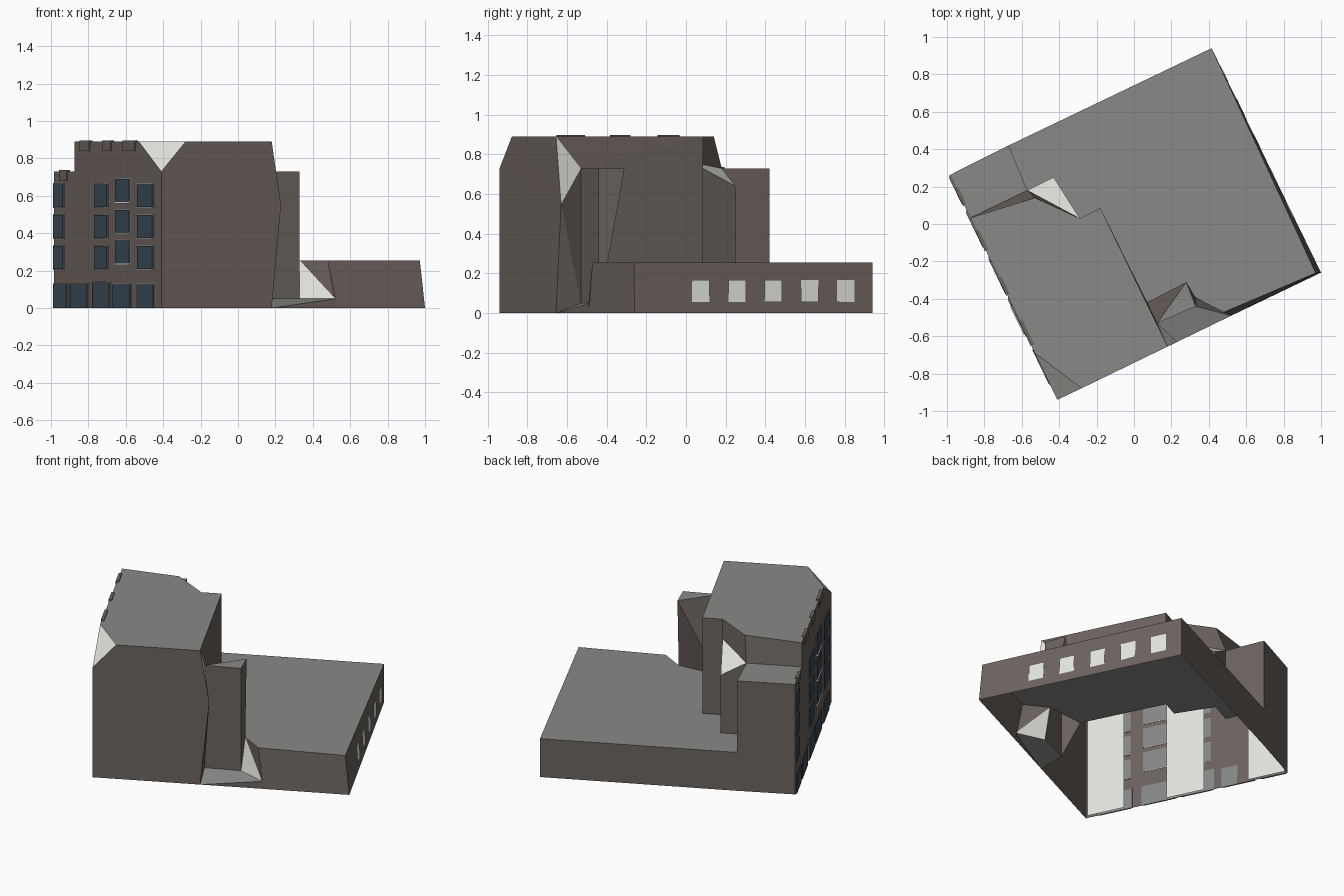
import bpy, bmesh
from mathutils import Vector

if "Cube" in bpy.data.objects:
    bpy.data.objects.remove(bpy.data.objects["Cube"])


def material(name, col):
    m = bpy.data.materials.new(name)
    m.diffuse_color = (*col, 1)
    m.use_nodes = True
    m.node_tree.nodes["Principled BSDF"].inputs["Base Color"].default_value = m.diffuse_color
    return m


WALL = material("brown_wall", (0.15, 0.125, 0.112))
ROOF = material("grey_roof", (0.25, 0.25, 0.245))
LIGHT = material("off_white", (0.78, 0.78, 0.74))
GLASS = material("dark_glass", (0.045, 0.07, 0.098))
FRAME = material("grey_frame", (0.24, 0.25, 0.25))
MATS = [WALL, ROOF, LIGHT, GLASS, FRAME]

# Street grid: s runs along the street facade, t runs back from it
CORNER = Vector((-0.985, 0.262, 0))
S = Vector((0.4352, -0.9003, 0))
T = Vector((0.9007, 0.4344, 0))
UP = Vector((0, 0, 1))


def grid(s, t, z):
    return CORNER + S * s + T * t + UP * z


def shell(name, faces):
    """Flat surface part from (material, points) polygons, open underneath."""
    bm = bmesh.new()
    for mat, pts in faces:
        f = bm.faces.new([bm.verts.new(p) for p in pts])
        f.material_index = MATS.index(mat)
    bmesh.ops.remove_doubles(bm, verts=bm.verts, dist=0.0005)
    bmesh.ops.recalc_face_normals(bm, faces=bm.faces)
    bmesh.ops.triangulate(bm, faces=[f for f in bm.faces if len(f.verts) > 4])
    me = bpy.data.meshes.new(name)
    bm.to_mesh(me)
    bm.free()
    for m in MATS:
        me.materials.append(m)
    ob = bpy.data.objects.new(name, me)
    bpy.context.collection.objects.link(ob)
    return ob


def v(xy, z):
    return Vector((*xy, z))


def wall(a, b, z0, za, zb):
    return (WALL, [v(a, z0), v(b, z0), v(b, zb), v(a, za)])


def box(name, mat, s0, s1, t0, t1, z0, z1):
    c = [[grid(s, t, z) for s, t in ((s0, t0), (s1, t0), (s1, t1), (s0, t1))] for z in (z0, z1)]
    faces = [(mat, c[0][::-1]), (mat, c[1])]
    faces += [(mat, [c[0][i], c[0][(i + 1) % 4], c[1][(i + 1) % 4], c[1][i]]) for i in range(4)]
    return shell(name, faces)


# Plan points
A, B, C, D = (-0.985, 0.262), (0.415, 0.94), (1.0, -0.26), (-0.41, -0.94)
wing_back, wing_front = (-0.67, 0.42), (-0.875, 0.033)
m1, m2, m3 = (-0.57, 0.18), (-0.43, 0.25), (-0.29, 0.03)
t2, t4, t5 = (-0.53, 0.14), (-0.18, 0.085), (0.18, -0.655)
t6, t7 = (-0.28, -0.878), (-0.53, -0.69)
p, q, r = (0.125, -0.53), (0.33, -0.44), (0.28, -0.31)
foot, slit = (0.33, -0.395), (0.07, -0.42)
ctop, notch, notch_low = (0.972, -0.262), (0.48, -0.472), (0.52, -0.49)
LOW, MID, TOP = 0.255, 0.73, 0.89
bulge = v((0.23, -0.63), 0.55)

# Low rear hall with its sloping right side
shell("rear_hall", [
    (ROOF, [v(a, LOW) for a in (wing_back, B, ctop, notch, foot, slit, t4, m3, m2, m1)]),
    wall(wing_back, B, 0, LOW, LOW),
    (WALL, [v(B, 0), v(C, 0), v(ctop, LOW), v(B, LOW)]),
    (WALL, [v(notch_low, 0), v(C, 0), v(ctop, LOW), v(notch, LOW)]),
])

# Main tall block with cut corners
shell("main_block", [
    (ROOF, [v(a, TOP) for a in (wing_front, t2, m3, t4, t5, t6, t7)]),
    (LIGHT, [v(t6, TOP), v(t7, TOP), v(D, MID)]),
    (WALL, [v(wing_front, 0), v(D, 0), v(D, MID), v(t7, TOP), v(wing_front, TOP)]),
    (WALL, [v(D, 0), v(t5, 0), bulge, v(t5, TOP), v(t6, TOP), v(D, MID)]),
    (WALL, [v(wing_front, MID), v(m1, MID), v(t2, TOP), v(wing_front, TOP)]),
    (WALL, [v(t2, TOP), v(m3, TOP), v(m3, 0.76), v(m1, MID)]),
    wall(m3, t4, LOW, TOP, TOP),
    (WALL, [v(t4, LOW), v(slit, LOW), v(p, 0.05), v(p, MID), v(t5, TOP), v(t4, TOP)]),
    (LIGHT, [v(t5, TOP), v(p, MID), bulge]),
    (WALL, [bulge, v(p, MID), v(p, 0.05)]),
    (WALL, [bulge, v(p, 0.05), v(t5, 0)]),
])

# Lower street wing
shell("street_wing", [
    (ROOF, [v(a, MID) for a in (A, wing_back, m1, wing_front)]),
    wall(A, wing_back, 0, MID, MID),
    wall(wing_back, m1, LOW, MID, MID),
    wall(A, wing_front, 0, MID, MID),
])

# Stair block in the inner corner with sloping roof
shell("stair_block", [
    (LIGHT, [v(m1, MID), v(m2, 0.64), v(m3, 0.76)]),
    wall(m1, m2, LOW, MID, 0.64),
    wall(m2, m3, LOW, 0.64, 0.76),
])

# Narrow side tower
shell("side_tower", [
    (ROOF, [v(p, MID), v(q, MID), v(r, MID)]),
    wall(p, q, 0.05, MID, MID),
    (WALL, [v(q, 0.05), v(foot, LOW), v(r, MID), v(q, MID)]),
    (WALL, [v(r, MID), v(foot, LOW), v(slit, LOW)]),
    (WALL, [v(r, MID), v(slit, LOW), v(p, MID)]),
])

# Recessed yard between tower and hall
shell("yard", [
    (ROOF, [v(t5, 0), v(notch_low, 0.05), v(q, 0.05), v(p, 0.05)]),
    (WALL, [v(t5, 0), v(notch_low, 0), v(notch_low, 0.05)]),
    (LIGHT, [v(foot, LOW), v(notch_low, 0.05), v(q, 0.05)]),
    (WALL, [v(foot, LOW), v(notch, LOW), v(notch_low, 0.05)]),
])


# Street windows: glass over a slightly larger frame plate
def along(x):
    return (x + 0.985) / 0.4352


def window(name, x0, x1, z0, z1):
    s0, s1 = along(x0), along(x1)
    box(name + "_frame", FRAME, s0 - 0.01, s1 + 0.01, -0.006, -0.001, max(0, z0 - 0.006), z1 + 0.006)
    box(name + "_glass", GLASS, s0, s1, -0.010, -0.004, z0, z1)


for col, (x0, x1) in enumerate(((-0.98, -0.93), (-0.76, -0.695), (-0.53, -0.45))):
    for row, z in enumerate((0.21, 0.375, 0.54)):
        window(f"window_{col}_{row}", x0, x1, z, z + 0.122)
for row, z in enumerate((0.24, 0.405, 0.57)):
    window(f"raised_window_{row}", -0.648, -0.575, z, z + 0.12)
    box(f"sill_{row}", LIGHT, along(-0.648), along(-0.575), -0.016, -0.001, z - 0.01, z)
for i, (x0, x1, h) in enumerate(((-0.98, -0.91, 0.125), (-0.89, -0.80, 0.125), (-0.77, -0.68, 0.137),
                                 (-0.665, -0.57, 0.125), (-0.535, -0.445, 0.125))):
    window(f"shop_window_{i}", x0, x1, 0, h)

# Parapet caps on the street side
for i, (x0, x1, z) in enumerate(((-0.95, -0.91, MID), (-0.84, -0.79, TOP), (-0.72, -0.675, TOP),
                                 (-0.61, -0.545, TOP))):
    box(f"parapet_{i}", WALL, along(x0), along(x1), -0.008, 0.012, z - 0.05, z + 0.007)

# Pale linings behind alternate street bays
for i, (s0, s1, h) in enumerate(((0.01, 0.25, 0.7), (0.54, 0.79, 0.86), (1.07, 1.31, 0.7))):
    shell(f"bay_lining_{i}", [(LIGHT, [grid(s0, 0.02, 0), grid(s1, 0.02, 0),
                                       grid(s1, 0.02, h), grid(s0, 0.02, h)])])


# Pale windows along the sloping hall side
def side(y, z):
    k = (B[1] - y) / (B[1] - C[1])
    low, high = v(B, 0).lerp(v(C, 0), k), v(B, LOW).lerp(v(ctop, LOW), k)
    return low.lerp(high, z / LOW) + T * 0.004


for i in range(5):
    y = 0.03 + 0.1825 * i
    shell(f"hall_window_{i}", [(LIGHT, [side(y, 0.055), side(y + 0.088, 0.055),
                                        side(y + 0.088, 0.168), side(y, 0.168)])])
